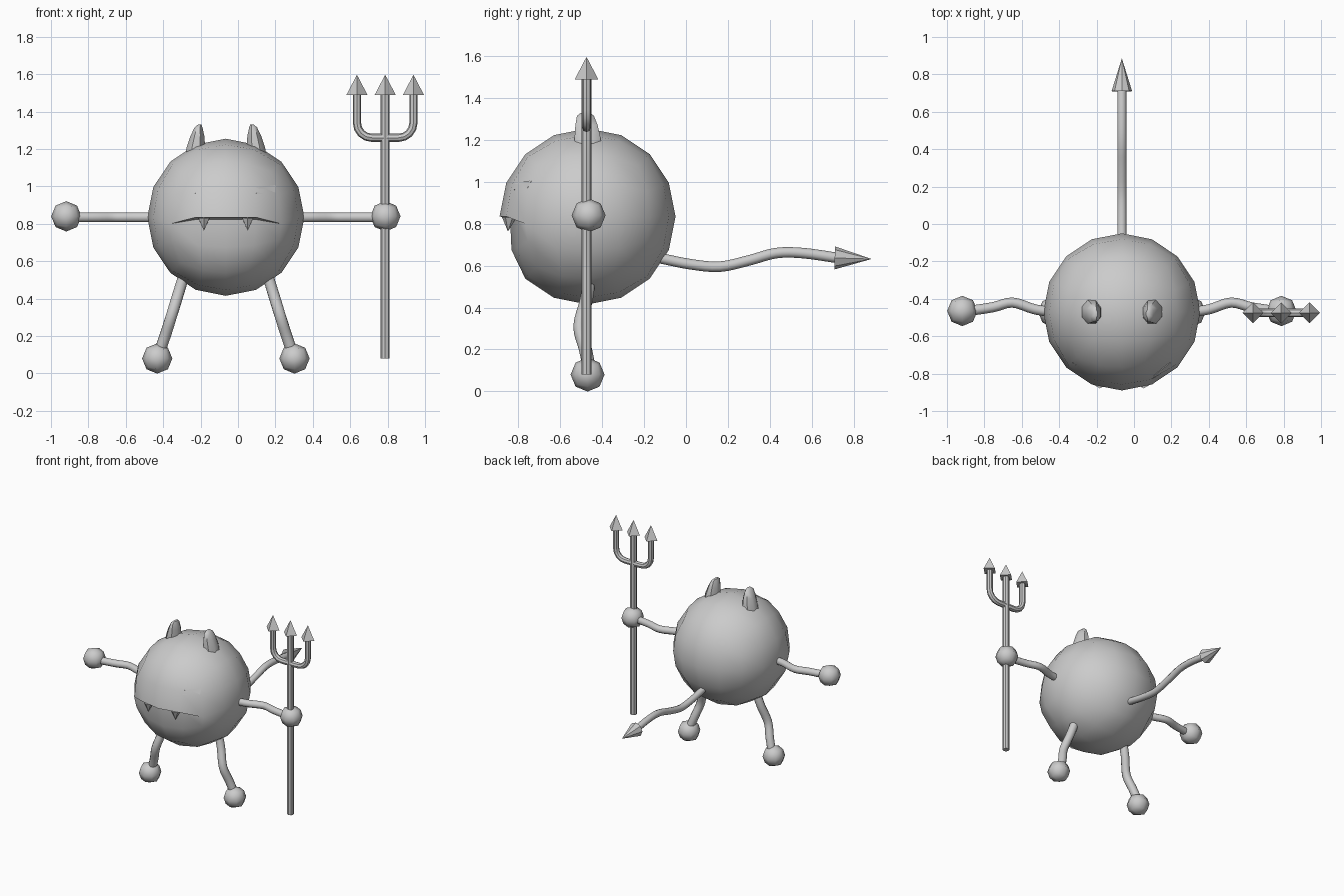
import bpy, bmesh, math
from mathutils import Vector

if "Cube" in bpy.data.objects:
    bpy.data.objects.remove(bpy.data.objects["Cube"])

CX, CY, CZ, R = -0.065, -0.47, 0.835, 0.42   # body centre and radius

grey = bpy.data.materials.new("plain_grey")
grey.diffuse_color = (0.6, 0.6, 0.6, 1)
grey.use_nodes = True
grey.node_tree.nodes["Principled BSDF"].inputs["Base Color"].default_value = grey.diffuse_color


def finish(name, bm, angle=40):
    """Turn a bmesh into a shaded, coloured object."""
    bmesh.ops.recalc_face_normals(bm, faces=bm.faces)
    me = bpy.data.meshes.new(name)
    bm.to_mesh(me)
    bm.free()
    ob = bpy.data.objects.new(name, me)
    bpy.context.collection.objects.link(ob)
    me.materials.append(grey)
    bpy.ops.object.select_all(action='DESELECT')
    ob.select_set(True)
    bpy.context.view_layer.objects.active = ob
    bpy.ops.object.shade_smooth_by_angle(angle=math.radians(angle))
    return ob


def quad_sphere(r, cuts):
    """Cube grid rounded into a ball with evenly spaced rows."""
    bm = bmesh.new()
    bmesh.ops.create_cube(bm, size=2)
    bmesh.ops.subdivide_edges(bm, edges=bm.edges[:], cuts=cuts, use_grid_fill=True)
    for v in bm.verts:
        v.co = Vector([math.tan(c * math.pi / 4) for c in v.co]).normalized() * r
    return bm


def smooth_path(pts, steps=4):
    """Catmull-Rom points through a few guide points."""
    p = [Vector(q) for q in pts]
    p = [2 * p[0] - p[1]] + p + [2 * p[-1] - p[-2]]
    out = []
    for a, b, c, d in zip(p, p[1:], p[2:], p[3:]):
        for i in range(steps):
            t = i / steps
            out.append(0.5 * (2 * b + (c - a) * t + (2 * a - 5 * b + 4 * c - d) * t * t
                              + (3 * b - a - 3 * c + d) * t ** 3))
    return out + [p[-2]]


def loft(bm, rings):
    """Skin rings of equal size and cap both ends."""
    vs = [[bm.verts.new(c) for c in ring] for ring in rings]
    n = len(vs[0])
    for a, b in zip(vs, vs[1:]):
        for i in range(n):
            bm.faces.new((a[i], a[(i + 1) % n], b[(i + 1) % n], b[i]))
    bm.faces.new(vs[0])
    bm.faces.new(vs[-1])


def tube(name, path, r, side, n=10):
    """Round tube; side is a direction never parallel to the path."""
    bm, rings = bmesh.new(), []
    for i, p in enumerate(path):
        t = (path[min(i + 1, len(path) - 1)] - path[max(i - 1, 0)]).normalized()
        u = Vector(side).cross(t).normalized()
        w = t.cross(u)
        rings.append([p + r * (u * math.cos(k * math.tau / n) + w * math.sin(k * math.tau / n))
                      for k in range(n)])
    loft(bm, rings)
    return finish(name, bm)


def spike(name, base, tip, r, n):
    """Pointed cone from base to tip."""
    base, tip = Vector(base), Vector(tip)
    bm = bmesh.new()
    bmesh.ops.create_cone(bm, cap_ends=True, segments=n, radius1=r, radius2=0,
                          depth=(tip - base).length)
    q = Vector((0, 0, 1)).rotation_difference(tip - base)
    for v in bm.verts:
        v.co = q @ v.co + (base + tip) / 2
    return finish(name, bm)


# Body with the front middle row split open into an overhanging upper lip
bm = quad_sphere(R, 3)


def on_lip(v):
    return abs(v.co.z) < 1e-4 and v.co.y < -0.25


bm.normal_update()
lip = [e for e in bm.edges if all(on_lip(v) for v in e.verts)]
bmesh.ops.split_edges(bm, edges=lip)
upper, lower = {}, {}
for v in bm.verts:
    if on_lip(v):
        zs = [f.calc_center_median().z for f in v.link_faces]
        key = round(v.co.x, 3)
        if max(zs) > 0:
            upper[key] = v
        if min(zs) < 0:
            lower[key] = v
keys = sorted(upper)
for a, b in zip(keys, keys[1:]):
    ring = []
    for v in (upper[a], upper[b], lower[b], lower[a]):
        if v not in ring:
            ring.append(v)
    if len(ring) > 2:
        bm.faces.new(ring)
for k in keys:
    if lower[k] is upper[k]:
        upper[k].co.z -= 0.035          # drooping mouth corners
    else:
        lower[k].co += Vector((0, 0.05, -0.012))
for v in bm.verts:                       # chin sits a little back
    if v.co.y < -0.3 and -0.25 < v.co.z < -0.1 and abs(v.co.x) < 0.2:
        v.co.y += 0.025
for v in bm.verts:
    v.co += Vector((CX, CY, CZ))
finish("body", bm)

for s, tag in ((-1, "left"), (1, "right")):
    def at(x, y, z):
        return Vector((CX + s * x, y, z))

    # Hand and foot balls
    for part, pos in (("hand", at(0.853, -0.465, 0.84)), ("foot", at(0.367, -0.47, 0.08))):
        bm = quad_sphere(0.081, 1)
        for v in bm.verts:
            v.co += pos
        finish(tag + "_" + part, bm, 50)

    # Wavy arm and leg
    arm = [at(0.38, -0.47, 0.835), at(0.47, -0.455, 0.835), at(0.585, -0.42, 0.835),
           at(0.69, -0.445, 0.835), at(0.82, -0.465, 0.835)]
    tube(tag + "_arm", smooth_path(arm), 0.027, (0, 0, 1))
    leg = [at(0.21, -0.46, 0.57), at(0.25, -0.475, 0.44), at(0.29, -0.507, 0.31),
           at(0.325, -0.48, 0.2), at(0.36, -0.46, 0.1)]
    tube(tag + "_leg", smooth_path(leg), 0.031, (1, 0, 0))

    # Horn: (height, centre x, half width, centre y, half depth)
    bm, rings = bmesh.new(), []
    for z, x, w, y, d in ((1.14, 0.165, 0.058, -0.47, 0.07), (1.21, 0.16, 0.051, -0.47, 0.064),
                          (1.27, 0.152, 0.038, -0.475, 0.055), (1.315, 0.146, 0.022, -0.48, 0.042),
                          (1.33, 0.14, 0.010, -0.48, 0.022)):
        rings.append([at(x + w * math.cos(k * math.tau / 8 + math.pi / 8) * 1.05,
                         y + d * math.sin(k * math.tau / 8 + math.pi / 8) * 1.05, z)
                      for k in range(8)])
    loft(bm, rings)
    finish(tag + "_horn", bm, 50)

    # Thin slanted eye plate lying on the face
    bm = bmesh.new()
    front, back = [], []
    for x, z in ((0.165, 0.965), (0.27, 0.96), (0.27, 1.01), (0.165, 0.995)):
        d = Vector((s * x, -math.sqrt(R * R - x * x - (z - CZ) ** 2), z - CZ)).normalized()
        front.append(Vector((CX, CY, CZ)) + d * 0.415)
        back.append(Vector((CX, CY, CZ)) + d * 0.407)
    loft(bm, [back, front])
    finish(tag + "_eye", bm)

    # Fang under the lip
    spike(tag + "_fang", at(0.117, -0.845, 0.83), at(0.117, -0.85, 0.763), 0.034, 6)

# Tail with arrow tip
tail = [(CX, y, z) for y, z in ((-0.2, 0.65), (-0.12, 0.635), (0.02, 0.607), (0.16, 0.595),
                                (0.3, 0.625), (0.43, 0.66), (0.56, 0.66), (0.73, 0.636))]
tube("tail", smooth_path(tail), 0.025, (1, 0, 0))
spike("tail_tip", (CX, 0.71, 0.637), (CX, 0.886, 0.632), 0.055, 8)

# Trident: shaft, curved fork and three pointed tips
PX, PY = 0.787, -0.475
tube("trident_shaft", [Vector((PX, PY, 0.08)), Vector((PX, PY, 1.5))], 0.024, (0, 1, 0), 8)
H, B, C = 0.151, 1.26, 0.08              # half width, bottom height, corner radius
fork = [Vector((PX - H, PY, 1.5))]
for sx, a0 in ((-1, 180), (1, 270)):
    for i in range(5):
        a = math.radians(a0 + i * 22.5)
        fork.append(Vector((PX + sx * (H - C) + C * math.cos(a), PY, B + C + C * math.sin(a))))
fork.append(Vector((PX + H, PY, 1.5)))
tube("trident_fork", fork, 0.022, (0, 1, 0), 8)
for i, x in enumerate((PX - H, PX, PX + H)):
    spike("trident_tip_%d" % (i + 1), (x, PY, 1.49), (x, PY, 1.597), 0.056, 4)
